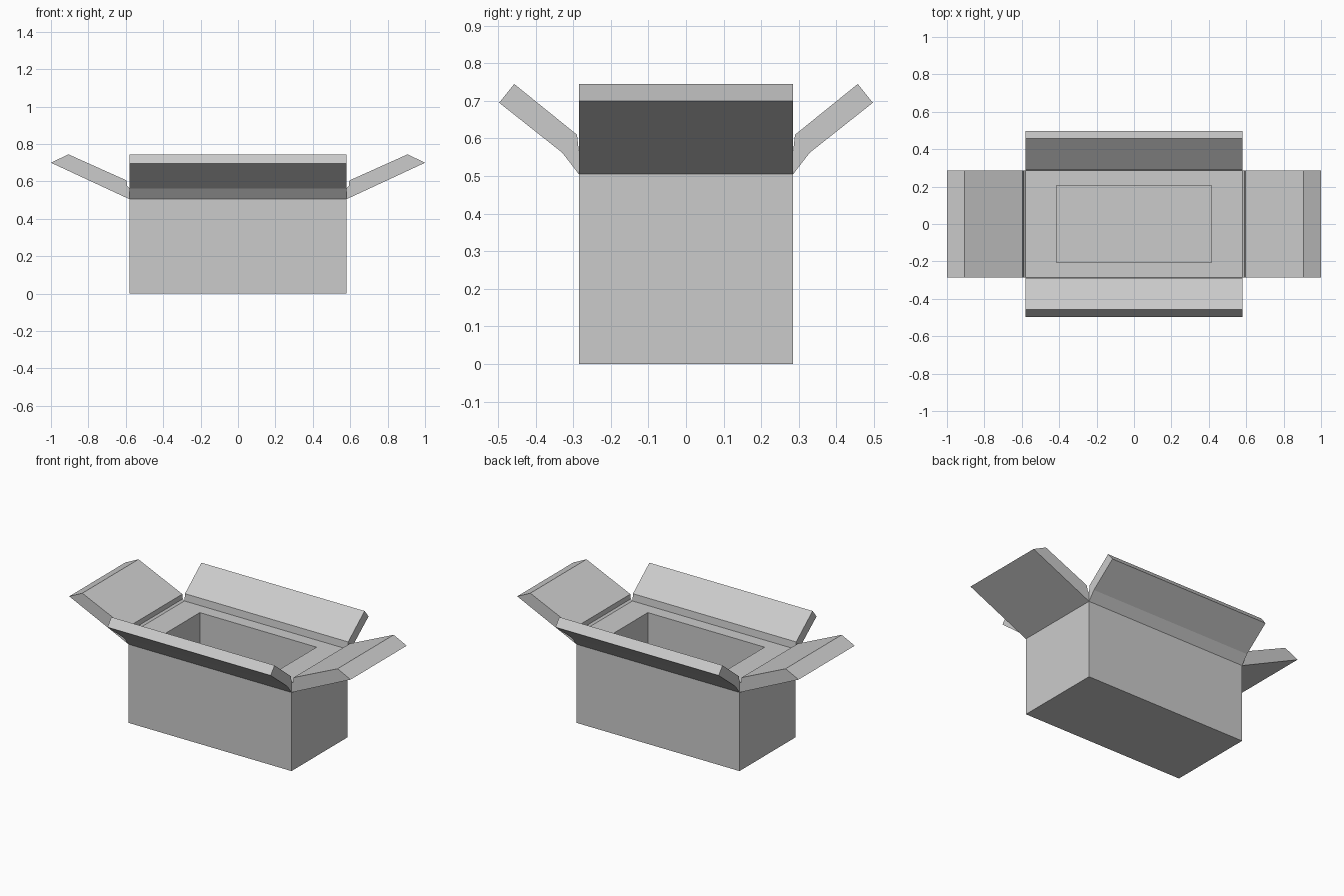
import bpy
import bmesh

if "Cube" in bpy.data.objects:
    bpy.data.objects.remove(bpy.data.objects["Cube"])

HX, HY = 0.58, 0.285      # body half sizes
RIM_Z = 0.565             # top of the rim
CX, CY = 0.415, 0.205     # cavity half sizes
FLOOR_Z = 0.08


def finish(bm, name):
    bmesh.ops.recalc_face_normals(bm, faces=bm.faces)
    mesh = bpy.data.meshes.new(name)
    bm.to_mesh(mesh)
    bm.free()
    obj = bpy.data.objects.new(name, mesh)
    bpy.context.collection.objects.link(obj)
    return obj


# Box body: stacked rectangular loops, outside up, over the rim, down into the cavity
bm = bmesh.new()
loops = []
for hx, hy, z in [(HX, HY, 0), (HX, HY, RIM_Z), (CX, CY, RIM_Z), (CX, CY, FLOOR_Z)]:
    corners = [(-hx, -hy), (hx, -hy), (hx, hy), (-hx, hy)]
    loops.append([bm.verts.new((x, y, z)) for x, y in corners])
for a, b in zip(loops, loops[1:]):
    for i in range(4):
        j = (i + 1) % 4
        bm.faces.new((a[i], a[j], b[j], b[i]))
bm.faces.new(loops[0])
bm.faces.new(loops[-1])
finish(bm, "box_body")


# Flaps: side profile (distance outward, height) extruded along the box edge
def flap(name, profile, half_width, place):
    bm = bmesh.new()
    ends = [[bm.verts.new(place(d, w, z)) for d, z in profile]
            for w in (-half_width, half_width)]
    bm.faces.new(ends[0])
    bm.faces.new(ends[1])
    n = len(profile)
    for i in range(n):
        j = (i + 1) % n
        bm.faces.new((ends[0][i], ends[0][j], ends[1][j], ends[1][i]))
    finish(bm, name)


long_profile = [(HY, 0.505), (0.329, 0.562), (0.497, 0.695), (0.457, 0.745),
                (0.29, 0.61), (HY, RIM_Z)]
short_profile = [(HX, 0.505), (1.0, 0.70), (0.907, 0.745), (0.595, 0.605),
                 (0.592, 0.575), (HX, RIM_Z)]

for name, s in (("front_flap", -1), ("back_flap", 1)):
    flap(name, long_profile, HX, lambda d, w, z: (w, s * d, z))
for name, s in (("left_flap", -1), ("right_flap", 1)):
    flap(name, short_profile, HY, lambda d, w, z: (s * d, w, z))
